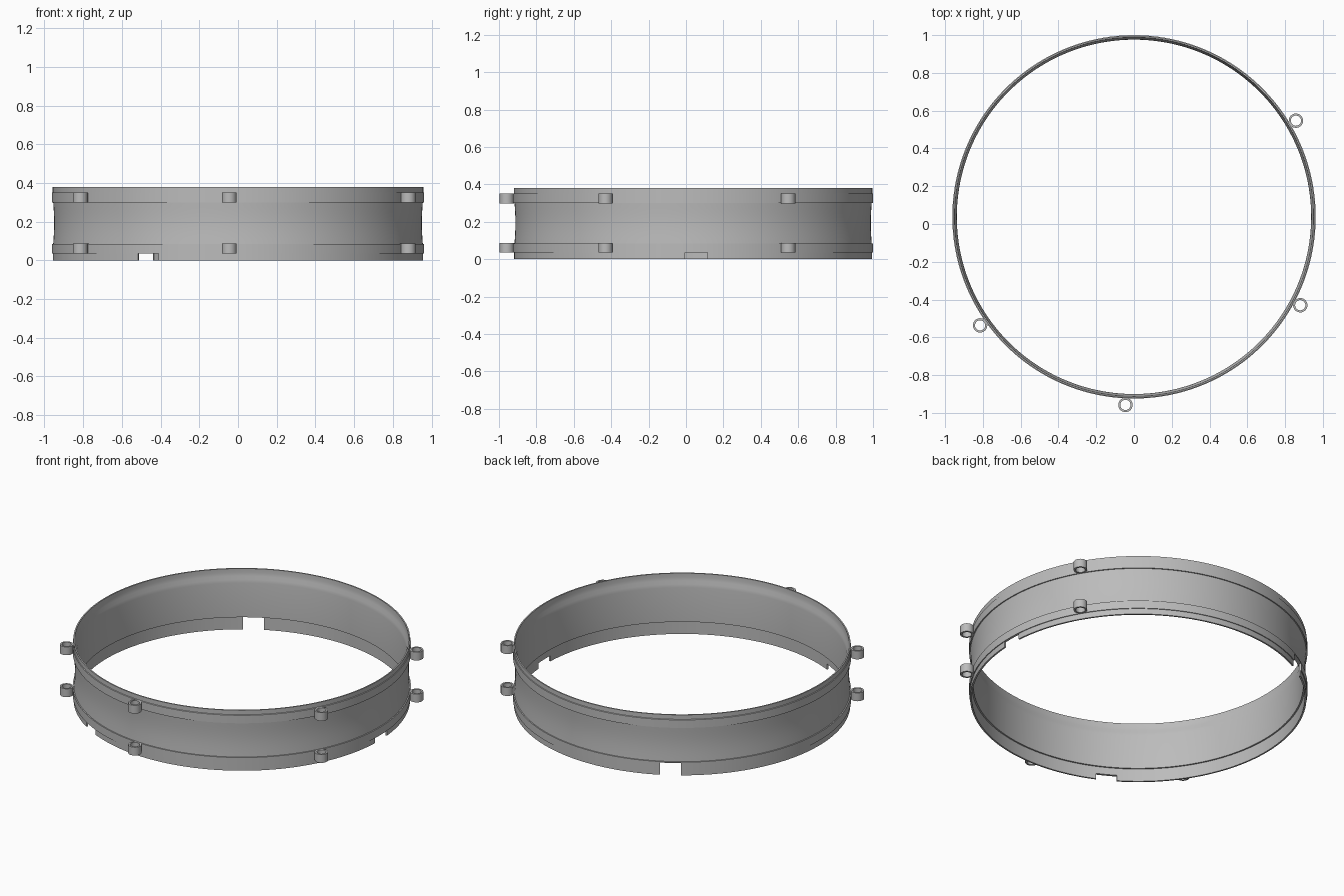
import bpy, bmesh
from math import pi, cos, sin, radians
from mathutils import Matrix, Vector

cube = bpy.data.objects.get("Cube")
if cube:
    bpy.data.objects.remove(cube, do_unlink=True)

CENTER = Vector((0, 0.038, 0))
BAND_R = 0.962
LUG_R = 0.997

grey = bpy.data.materials.new("plain grey")
grey.use_nodes = True
grey.diffuse_color = (0.5, 0.5, 0.5, 1)
grey.node_tree.nodes["Principled BSDF"].inputs["Base Color"].default_value = (0.5, 0.5, 0.5, 1)


def add_object(name, bm):
    bmesh.ops.recalc_face_normals(bm, faces=bm.faces)
    mesh = bpy.data.meshes.new(name)
    bm.to_mesh(mesh)
    bm.free()
    mesh.materials.append(grey)
    obj = bpy.data.objects.new(name, mesh)
    bpy.context.collection.objects.link(obj)
    return obj


def activate(obj):
    bpy.ops.object.select_all(action='DESELECT')
    obj.select_set(True)
    bpy.context.view_layer.objects.active = obj


def lathe(name, profile, steps, location):
    """Spin a closed (radius, height) outline around the vertical axis."""
    bm = bmesh.new()
    ring = [bm.verts.new((r, 0, z)) for r, z in profile]
    edges = [bm.edges.new((a, b)) for a, b in zip(ring, ring[1:] + ring[:1])]
    bmesh.ops.spin(bm, geom=ring + edges, axis=(0, 0, 1), cent=(0, 0, 0),
                   angle=2 * pi, steps=steps, use_merge=True)
    bmesh.ops.remove_doubles(bm, verts=bm.verts, dist=1e-5)
    obj = add_object(name, bm)
    obj.location = location
    return obj


def box(name, size, angle, radius, z):
    """Box turned to face outward at an angle around the ring."""
    bm = bmesh.new()
    bmesh.ops.create_cube(bm, size=1, matrix=Matrix.Diagonal((*size, 1)))
    obj = add_object(name, bm)
    obj.rotation_euler.z = angle
    obj.location = CENTER + Vector((radius * cos(angle), radius * sin(angle), z))
    return obj


# Hoop wall: two raised bands, a slightly hollow middle, a recessed inner lip
waist = [(0.955 - 0.005 * sin(pi * i / 8), 0.085 + 0.215 * i / 8) for i in range(9)]
outer = [(0.957, 0), (0.957, 0.035), (BAND_R, 0.035), (BAND_R, 0.085)] + waist
outer += [(BAND_R, 0.3), (BAND_R, 0.35), (0.958, 0.352), (0.958, 0.38)]
inner = [(0.95, 0.38), (0.95, 0.355), (0.947, 0.335), (0.941, 0.315), (0.938, 0.295),
         (0.938, 0.08), (0.947, 0.08), (0.947, 0)]
hoop = lathe("hoop", outer + inner, 240, CENTER)

# Three notches in the lower edge, the rear one taller
for degrees, height in ((1, 0.035), (121, 0.079), (241, 0.035)):
    cutter = box("notch_cutter", (0.1, 0.12, 2 * height), radians(degrees), 0.95, 0)
    cutter.hide_render = True
    cut = hoop.modifiers.new("notch", 'BOOLEAN')
    cut.operation = 'DIFFERENCE'
    cut.solver = 'EXACT'
    cut.object = cutter
    activate(hoop)
    bpy.ops.object.modifier_apply(modifier=cut.name)
    bpy.data.objects.remove(cutter, do_unlink=True)

smooth_parts = [hoop]

# Tubular lugs on both bands, each with a short neck
for i, degrees in enumerate((30.7, -28, 215.2, 267.4)):
    angle = radians(degrees)
    spot = CENTER + Vector((LUG_R * cos(angle), LUG_R * sin(angle), 0))
    for level, low in (("lower", 0.035), ("upper", 0.298)):
        high = low + 0.052
        tube = [(0.027, low), (0.038, low), (0.038, high), (0.027, high)]
        smooth_parts.append(lathe(f"{level}_lug_{i + 1}", tube, 32, spot))
        box(f"{level}_lug_neck_{i + 1}", (0.012, 0.035, 0.05), angle,
            0.964, low + 0.026)

for part in smooth_parts:
    activate(part)
    bpy.ops.object.shade_smooth_by_angle(angle=radians(30))
